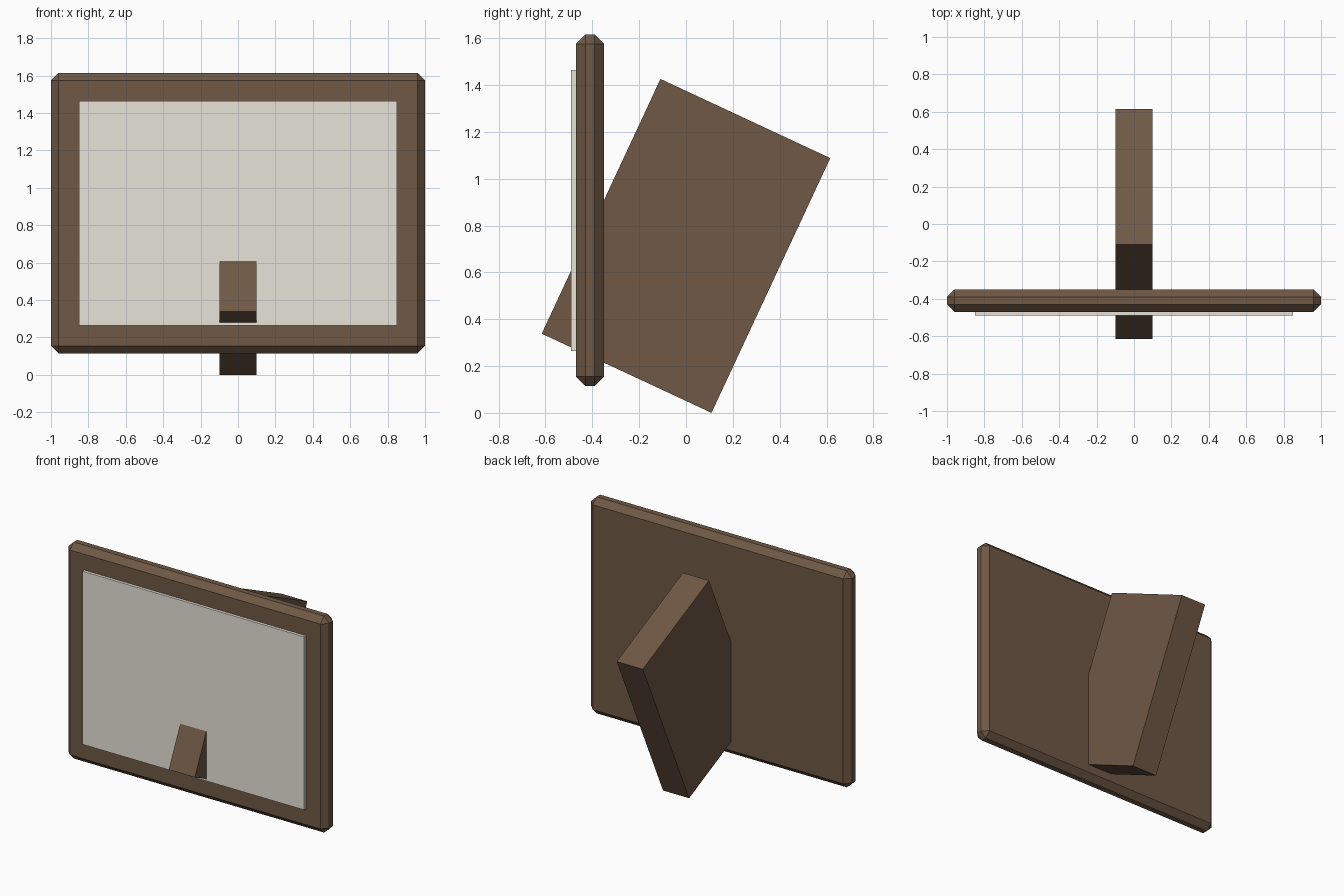
import bpy
from math import radians

if "Cube" in bpy.data.objects:
    bpy.data.objects.remove(bpy.data.objects["Cube"], do_unlink=True)


def material(name, rgb):
    mat = bpy.data.materials.new(name)
    mat.use_nodes = True
    mat.diffuse_color = (*rgb, 1)
    mat.node_tree.nodes["Principled BSDF"].inputs["Base Color"].default_value = (*rgb, 1)
    return mat


def box(name, centre, size, mat, tilt=0, bevel=0):
    bpy.ops.mesh.primitive_cube_add(size=1, location=centre)
    obj = bpy.context.object
    obj.name = name
    obj.scale = size
    bpy.ops.object.transform_apply(location=False, rotation=False, scale=True)
    obj.rotation_euler.x = radians(tilt)
    obj.data.materials.append(mat)
    if bevel:
        mod = obj.modifiers.new("chamfer", 'BEVEL')
        mod.width = bevel
        mod.segments = 1


wood = material("dark wood", (0.16, 0.098, 0.06))
paper = material("pale paper", (0.8, 0.77, 0.69))

# Chamfered frame slab with the picture panel on its front
box("frame", (0, -0.41, 0.865), (2, 0.12, 1.5), wood, bevel=0.04)
box("picture_panel", (0, -0.475, 0.865), (1.7, 0.03, 1.2), paper)

# Tilted stand board that passes through the frame
box("stand", (0, 0, 0.713), (0.2, 0.8, 1.2), wood, tilt=-25)
